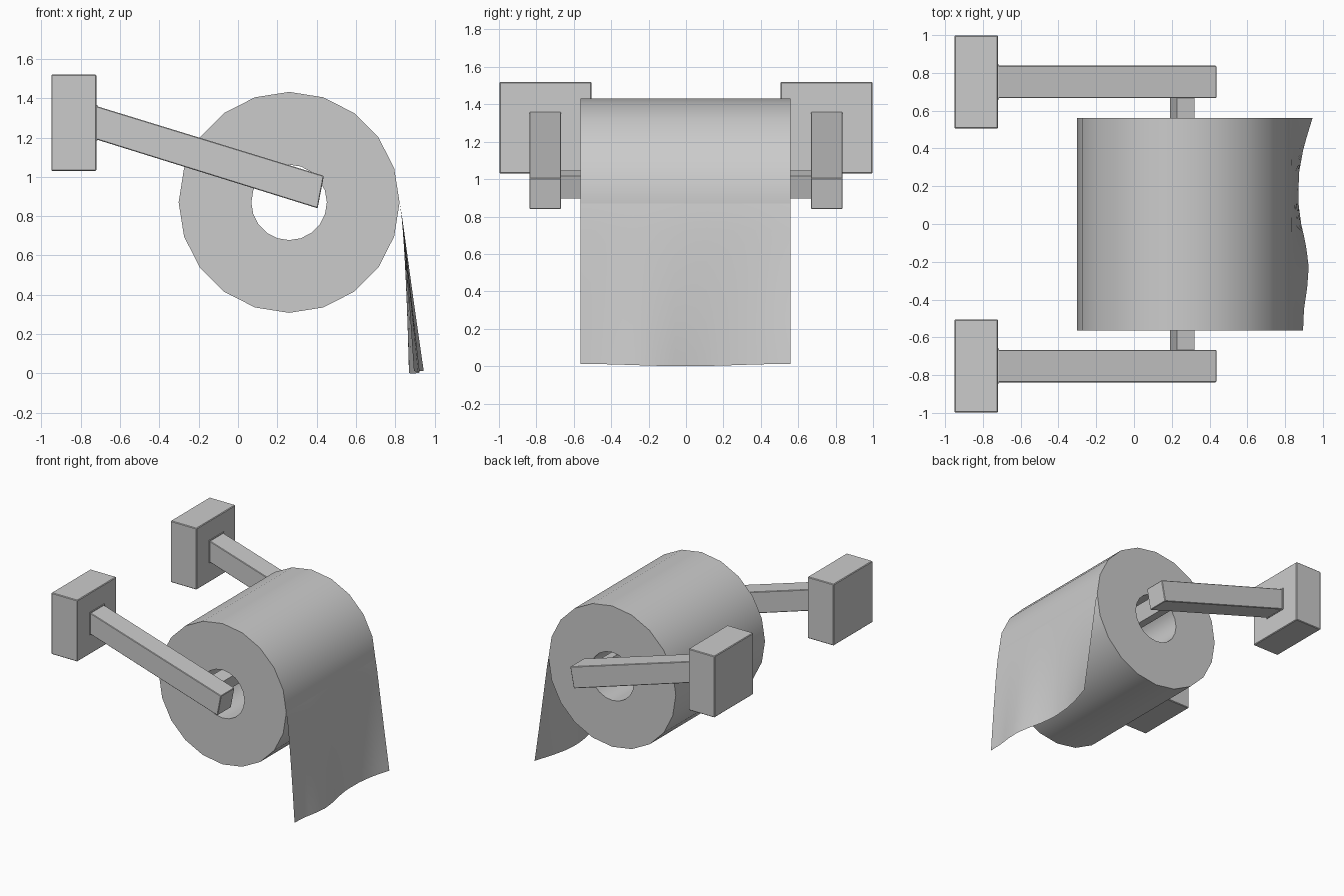
import bpy, bmesh, math

if "Cube" in bpy.data.objects:
    bpy.data.objects.remove(bpy.data.objects["Cube"])

ROLL_X, ROLL_Z = 0.26, 0.87
Y0, Y1 = -0.565, 0.56


def finish(name, bm, bevel=0.0, smooth=False):
    bmesh.ops.recalc_face_normals(bm, faces=bm.faces)
    me = bpy.data.meshes.new(name)
    bm.to_mesh(me)
    bm.free()
    ob = bpy.data.objects.new(name, me)
    bpy.context.collection.objects.link(ob)
    if bevel:
        m = ob.modifiers.new("bevel", 'BEVEL')
        m.width, m.segments = bevel, 1
    if smooth:
        bpy.ops.object.select_all(action='DESELECT')
        ob.select_set(True)
        bpy.context.view_layer.objects.active = ob
        bpy.ops.object.shade_smooth_by_angle(angle=math.radians(35))
    return ob


def prism(name, profile, ya, yb, bevel=0.0):
    """Extrude an x-z profile along y."""
    bm = bmesh.new()
    a = [bm.verts.new((x, ya, z)) for x, z in profile]
    b = [bm.verts.new((x, yb, z)) for x, z in profile]
    n = len(profile)
    bm.faces.new(a)
    bm.faces.new(b[::-1])
    for i in range(n):
        j = (i + 1) % n
        bm.faces.new((a[i], a[j], b[j], b[i]))
    return finish(name, bm, bevel)


def rect(x0, x1, z0, z1):
    return [(x0, z0), (x1, z0), (x1, z1), (x0, z1)]


# Wall blocks, collars and sloping arms on both sides
arm = [(-0.73, 1.193), (0.405, 0.84), (0.437, 1.005), (-0.73, 1.363)]
for s, side in ((-1, "front"), (1, "back")):
    prism(side + "_wall_block", rect(-0.95, -0.72, 1.03, 1.52), s * 0.505, s * 0.998, 0.005)
    prism(side + "_arm_collar", rect(-0.73, -0.714, 1.185, 1.365), s * 0.66, s * 0.845)
    prism(side + "_arm", arm, s * 0.667, s * 0.838, 0.004)

# Rod between the arms, tilted with them
tilt = math.radians(-17)
c, s = math.cos(tilt), math.sin(tilt)
rod = [(0.256 + x * c - z * s, 0.97 + x * s + z * c) for x, z in rect(-0.0485, 0.0485, -0.0635, 0.0635)]
prism("spindle_rod", rod, -0.68, 0.68)

# Paper roll: 20-sided tube
bm = bmesh.new()
N = 20
section = [(0.562, Y0), (0.562, Y1), (0.192, Y1), (0.192, Y0)]
rings = []
for i in range(N):
    a = 2 * math.pi * i / N
    rings.append([bm.verts.new((ROLL_X + r * math.cos(a), y, ROLL_Z + r * math.sin(a))) for r, y in section])
for i in range(N):
    p, q = rings[i], rings[(i + 1) % N]
    for k in range(4):
        m = (k + 1) % 4
        bm.faces.new((p[k], p[m], q[m], q[k]))
finish("paper_roll", bm, smooth=True)

# Hanging sheet, with a wave that grows towards the torn lower edge
EDGE = [(-0.565, 0.895), (-0.45, 0.9), (-0.33, 0.918), (-0.22, 0.925), (-0.1, 0.908), (0.0, 0.885),
        (0.13, 0.868), (0.28, 0.875), (0.4, 0.897), (0.48, 0.92), (0.56, 0.945)]


def edge_x(y):
    for (ya, xa), (yb, xb) in zip(EDGE, EDGE[1:]):
        if y <= yb + 1e-6:
            return xa + (xb - xa) * (y - ya) / (yb - ya)
    return EDGE[-1][1]


bm = bmesh.new()
COLS, ROWS = 20, 12
grid = []
for j in range(ROWS + 1):
    t = j / ROWS
    row = []
    for i in range(COLS + 1):
        y = Y0 + (Y1 - Y0) * i / COLS
        base = 0.822 + 0.07 * t ** 0.75
        x = base + (edge_x(y) - 0.892) * t ** 1.4
        low = 0.006 + 0.006 * math.cos(2 * math.pi * i / COLS)
        row.append(bm.verts.new((x, y, ROLL_Z + (low - ROLL_Z) * t)))
    grid.append(row)
for j in range(ROWS):
    for i in range(COLS):
        bm.faces.new((grid[j][i], grid[j + 1][i], grid[j + 1][i + 1], grid[j][i + 1]))
finish("hanging_sheet", bm, smooth=True)
